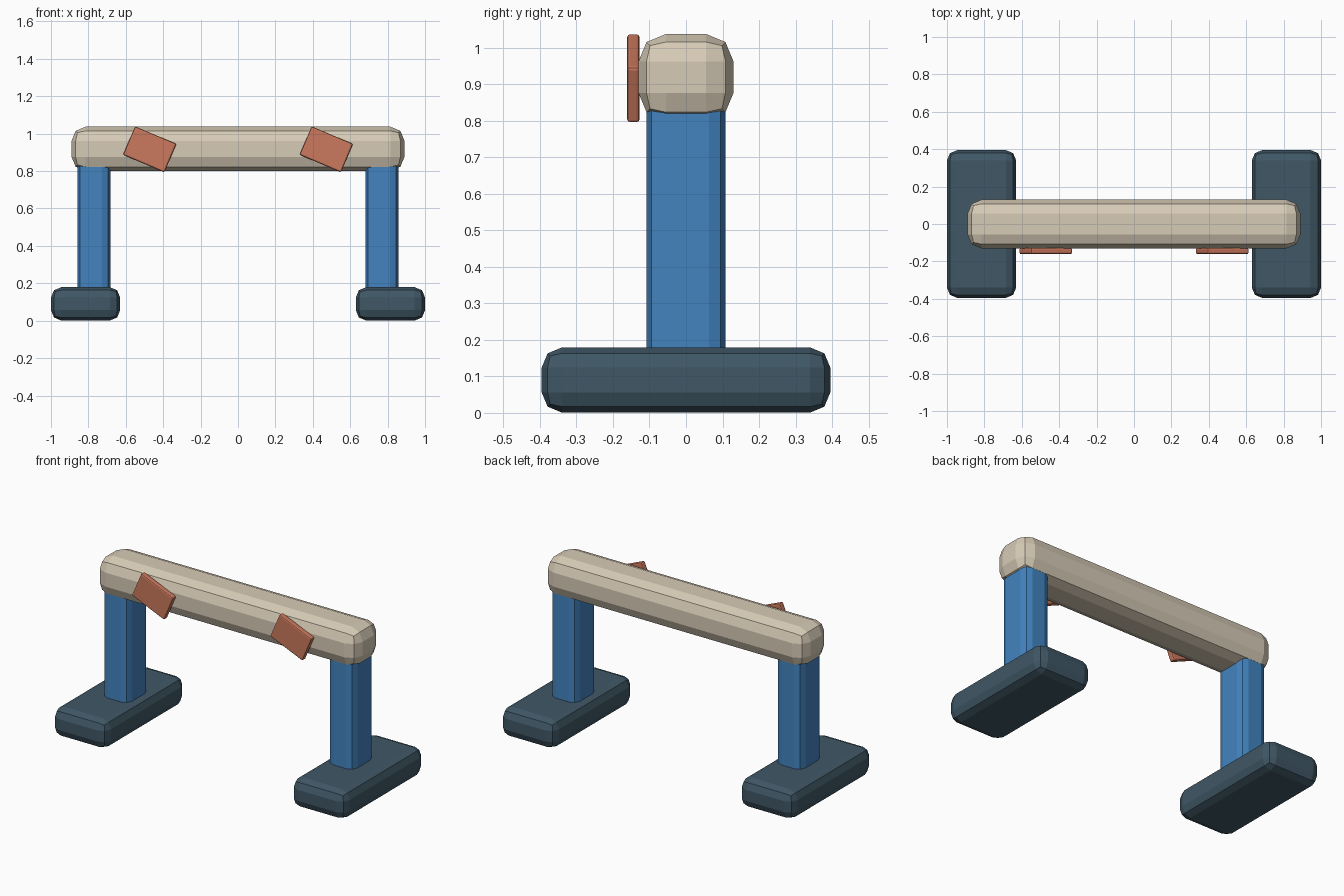
import bpy
import math

default_cube = bpy.data.objects.get("Cube")
if default_cube:
    bpy.data.objects.remove(default_cube, do_unlink=True)


def make_material(name, rgb):
    mat = bpy.data.materials.new(name)
    mat.use_nodes = True
    mat.diffuse_color = (*rgb, 1)
    mat.node_tree.nodes["Principled BSDF"].inputs["Base Color"].default_value = (*rgb, 1)
    return mat


def bevelled_box(name, center, size, bevel, mat, tilt=0):
    """Box with rounded two-step edges, optionally tilted about y."""
    bpy.ops.mesh.primitive_cube_add(size=1, location=center)
    box = bpy.context.object
    box.name = name
    box.scale = size
    bpy.ops.object.transform_apply(location=False, rotation=False, scale=True)
    box.rotation_euler.y = tilt
    mod = box.modifiers.new("rounded_edges", "BEVEL")
    mod.width = bevel
    mod.segments = 2
    mod.limit_method = "NONE"
    box.data.materials.append(mat)
    return box


cream = make_material("cream", (0.68, 0.60, 0.47))
blue = make_material("blue", (0.055, 0.23, 0.53))
slate = make_material("dark slate", (0.05, 0.095, 0.13))
terracotta = make_material("terracotta", (0.60, 0.19, 0.11))

# Crossbar
bevelled_box("crossbar", (0, 0, 0.919), (1.78, 0.26, 0.236), 0.075, cream)

# Foot, post and tilted plate on each side
for side, sign in (("left", 1), ("right", -1)):
    bevelled_box(side + "_foot", (sign * 0.815, 0, 0.09), (0.37, 0.79, 0.178), 0.055, slate)
    bevelled_box(side + "_post", (sign * 0.77, 0, 0.495), (0.178, 0.215, 0.81), 0.045, blue)
    bevelled_box(side + "_plate", (sign * 0.472, -0.144, 0.916), (0.24, 0.034, 0.165),
                 0.008, terracotta, math.radians(23))
